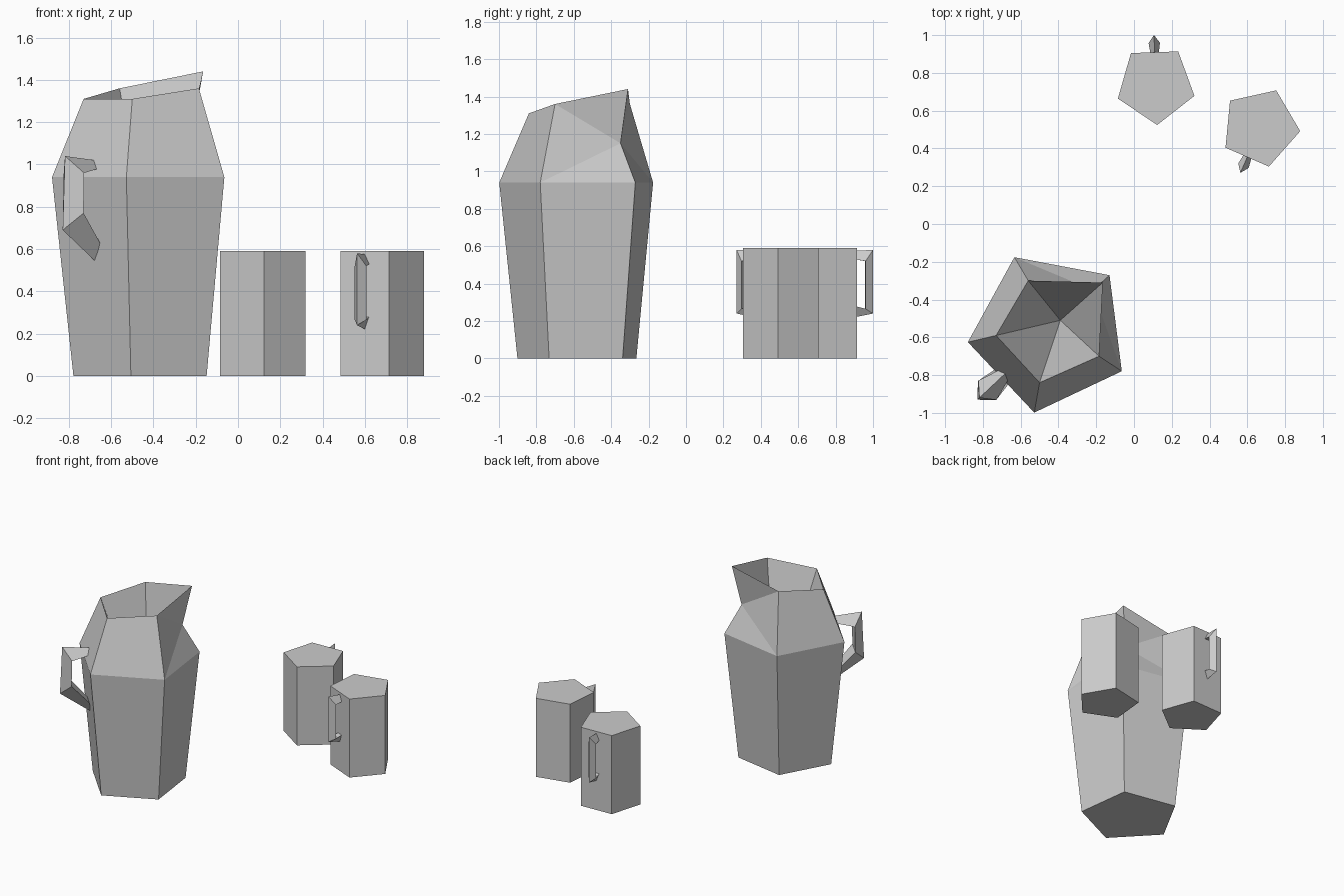
import bpy, bmesh
from math import cos, sin, radians

if "Cube" in bpy.data.objects:
    bpy.data.objects.remove(bpy.data.objects["Cube"])


def make(name, verts, faces):
    me = bpy.data.meshes.new(name)
    me.from_pydata(verts, [], faces)
    bm = bmesh.new()
    bm.from_mesh(me)
    bmesh.ops.recalc_face_normals(bm, faces=bm.faces)
    bm.to_mesh(me)
    bm.free()
    ob = bpy.data.objects.new(name, me)
    bpy.context.collection.objects.link(ob)
    return ob


def ring(cx, cy, r, start, z):
    return [(cx + r * cos(radians(start + 72 * k)),
             cy + r * sin(radians(start + 72 * k)), z) for k in range(5)]


def handle(name, cx, cy, ang, ridge, side, widths):
    """Triangular bar: outer ridge path, side path (r, z) and half widths."""
    c, s = cos(radians(ang)), sin(radians(ang))
    verts, faces = [], []
    for (rr, rz), (sr, sz), w in zip(ridge, side, widths):
        for r, t, z in ((rr, 0, rz), (sr, w, sz), (sr, -w, sz)):
            verts.append((cx + r * c - t * s, cy + r * s + t * c, z))
    for i in range(len(ridge) - 1):
        for j in range(3):
            a, b = 3 * i + j, 3 * i + (j + 1) % 3
            faces.append((a, b, b + 3, a + 3))
    n = len(verts)
    faces += [(0, 1, 2), (n - 3, n - 2, n - 1)]
    return make(name, verts, faces)


# Jug: base ring 0-4, shoulder 5-9, rim 10-14 (corner 0 is the spout)
JX, JY, JA = -0.447, -0.57, 43.3
verts = ring(JX + .003, JY, 0.337, JA, 0) + ring(JX, JY, 0.436, JA, 0.94)
verts += [(-.165, -.31, 1.44), (-.56, -.30, 1.36), (-.73, -.59, 1.31),
          (-.50, -.84, 1.31), (-.185, -.70, 1.36)]
verts += [(-.217, -.35, 1.15), (-.39, -.51, 0.4)]   # spout throat, inner bottom
faces = [(4, 3, 2, 1, 0)]
for k in range(5):
    n = (k + 1) % 5
    faces.append((k, n, n + 5, k + 5))
    faces.append((n + 10, k + 10, 16))
    if k in (1, 2, 3):
        faces.append((k + 5, n + 5, n + 10, k + 10))
for s in (1, 4):                                    # both flanks of the spout
    faces += [(5, s + 5, 15), (s + 5, s + 10, 15), (s + 10, 10, 15)]
make("jug_body", verts, faces)

handle("jug_handle", JX, JY, JA + 180,
       [(.316, 1.02), (.51, 1.04), (.525, .69), (.31, .54)],
       [(.325, .98), (.452, .96), (.455, .77), (.33, .63)],
       [.033, .07, .07, .05])

# Two solid-topped mugs with handles
for i, (cx, cy, a) in enumerate(((.115, .737, 56), (.668, .512, 66.5)), 1):
    v = ring(cx, cy, .213, a, 0) + ring(cx, cy, .213, a, .59)
    f = [(4, 3, 2, 1, 0), (5, 6, 7, 8, 9)]
    f += [(k, (k + 1) % 5, (k + 1) % 5 + 5, k + 5) for k in range(5)]
    make(f"mug_{i}_body", v, f)
    handle(f"mug_{i}_handle", cx, cy, a + (36 if i == 1 else 180),
           [(.165, .575), (.263, .58), (.263, .24), (.165, .22)],
           [(.165, .53), (.222, .52), (.222, .265), (.165, .28)],
           [.022, .03, .03, .022])
